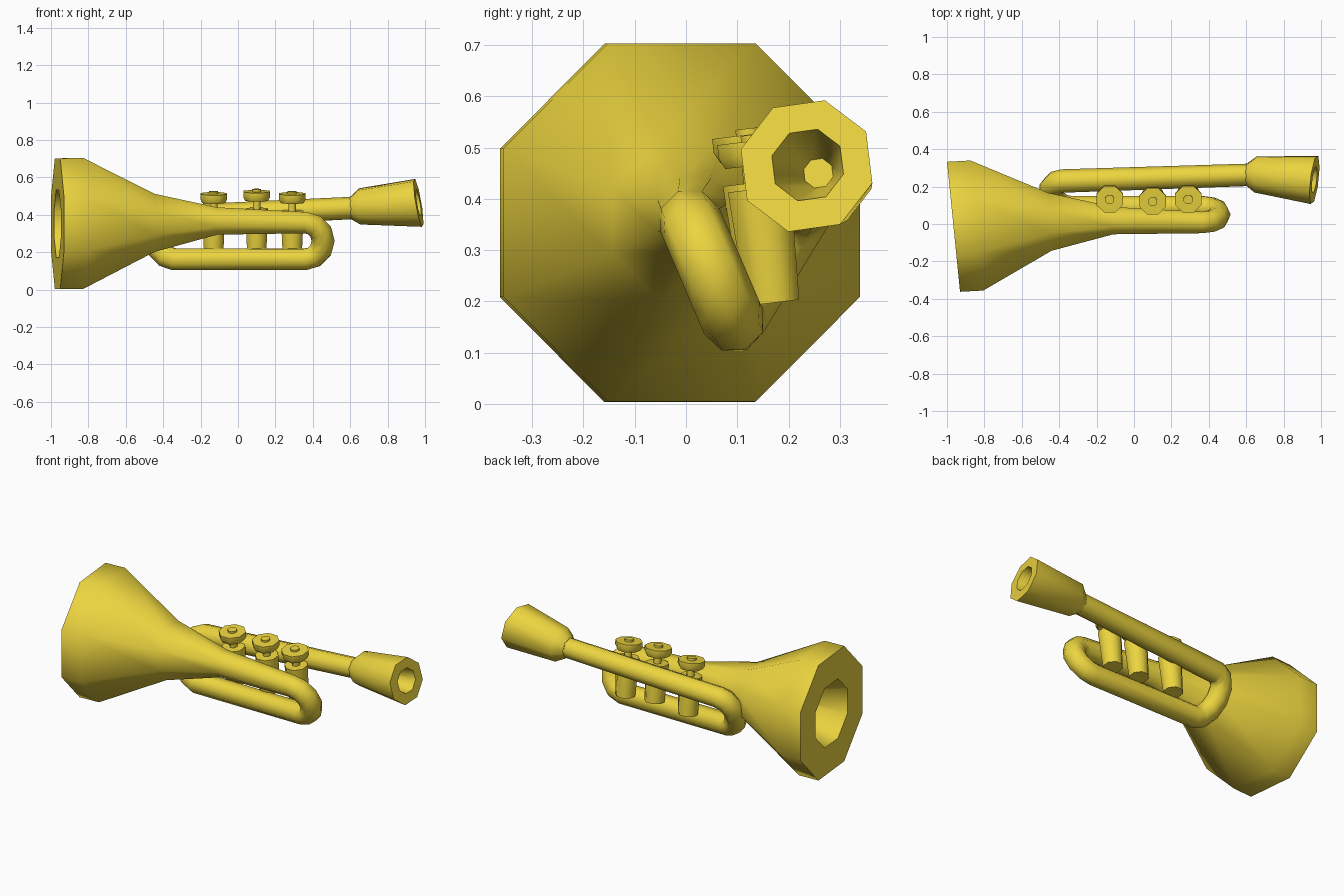
import bpy, bmesh, math
from mathutils import Vector

if "Cube" in bpy.data.objects:
    bpy.data.objects.remove(bpy.data.objects["Cube"])

brass = bpy.data.materials.new("brass")
brass.diffuse_color = (0.84, 0.66, 0.05, 1)
brass.use_nodes = True
brass.node_tree.nodes["Principled BSDF"].inputs["Base Color"].default_value = brass.diffuse_color
SIDES = 8


def loft(name, rings, roll=22.5, up=(0, 0, 1)):
    """Skin octagonal rings (centre, radius[, axis]) carried along a path."""
    bm = bmesh.new()
    up = Vector(up)
    loops, prev_t = [], None
    for i, ring in enumerate(rings):
        c = Vector(ring[0])
        if len(ring) > 2:
            t = Vector(ring[2]).normalized()
        else:
            a = Vector(rings[max(i - 1, 0)][0])
            b = Vector(rings[min(i + 1, len(rings) - 1)][0])
            t = ((c - a).normalized() + (b - c).normalized()).normalized()
        if prev_t is not None:
            up = prev_t.rotation_difference(t) @ up
        u = (up - t * up.dot(t)).normalized()
        v = t.cross(u)
        loop = []
        for k in range(SIDES):
            ang = math.radians(roll) + k * 2 * math.pi / SIDES
            loop.append(bm.verts.new(c + ring[1] * (math.cos(ang) * u + math.sin(ang) * v)))
        loops.append(loop)
        prev_t = t
    for a, b in zip(loops, loops[1:]):
        for k in range(SIDES):
            n = (k + 1) % SIDES
            bm.faces.new((a[k], a[n], b[n], b[k]))
    bm.faces.new(loops[0])
    bm.faces.new(loops[-1])
    bmesh.ops.recalc_face_normals(bm, faces=bm.faces)
    me = bpy.data.meshes.new(name)
    bm.to_mesh(me)
    bm.free()
    ob = bpy.data.objects.new(name, me)
    bpy.context.collection.objects.link(ob)
    me.materials.append(brass)
    bpy.ops.object.select_all(action='DESELECT')
    ob.select_set(True)
    bpy.context.view_layer.objects.active = ob
    bpy.ops.object.shade_smooth_by_angle(angle=math.radians(48))
    return ob


def bend(a, b, bulge, radius, n=6):
    """Half-turn rings from a to b, bulging along x."""
    a, b = Vector(a), Vector(b)
    mid, half = (a + b) / 2, (a - b) / 2
    return [(mid + half * math.cos(math.pi * k / n)
             + Vector((bulge * math.sin(math.pi * k / n), 0, 0)), radius)
            for k in range(n + 1)]


# Bell with hollow mouth, then the coiled tube
axis = (1, 0.1, 0)
tube = [
    ((-0.52, 0.02, 0.357), 0.05, axis),
    ((-0.965, -0.015, 0.353), 0.195, axis),
    ((-0.965, -0.015, 0.353), 0.378, axis),
    ((-0.84, -0.008, 0.354), 0.378, axis),
    ((-0.45, 0.012, 0.357), 0.168, (1, 0.06, 0)),
    ((-0.11, 0.018, 0.367), 0.079, (1, 0, 0)),
]
tube += bend((0.36, 0.008, 0.358), (0.36, 0.092, 0.162), 0.095, 0.062)
tube += bend((-0.34, 0.092, 0.162), (-0.38, 0.23, 0.388), -0.085, 0.063)
tube += [((0.62, 0.263, 0.437), 0.060)]
loft("bell_and_tube", tube)

# Mouthpiece: flared cup, slightly tilted, with a conical recess
tip = (1, -0.12, 0.17)
loft("mouthpiece", [
    ((0.60, 0.263, 0.436), 0.060, (1, 0, 0.05)),
    ((0.65, 0.265, 0.445), 0.100, (1, -0.05, 0.05)),
    ((0.965, 0.235, 0.464), 0.134, tip),
    ((0.965, 0.237, 0.466), 0.073, tip),
    ((0.75, 0.258, 0.45), 0.03, tip),
], roll=-15)

# Valves: leaning body, stem, finger cap and centre button
for i, (x, y, lift) in enumerate([(-0.13, 0.13, 0), (0.10, 0.12, 0.012), (0.29, 0.13, 0)]):
    top = Vector((x, y, 0.525 + lift))
    lean = Vector((0, -0.12, 1)).normalized()
    profile = [(0.33, 0.056), (0.12, 0.066), (0.106, 0.066), (0.106, 0.022),
               (0.06, 0.022), (0.06, 0.066), (0.04, 0.077), (0.012, 0.077),
               (0.012, 0.026), (0.0, 0.026)]
    loft("valve_%d" % (i + 1), [(top - lean * d, r, lean) for d, r in profile], up=(1, 0, 0))
